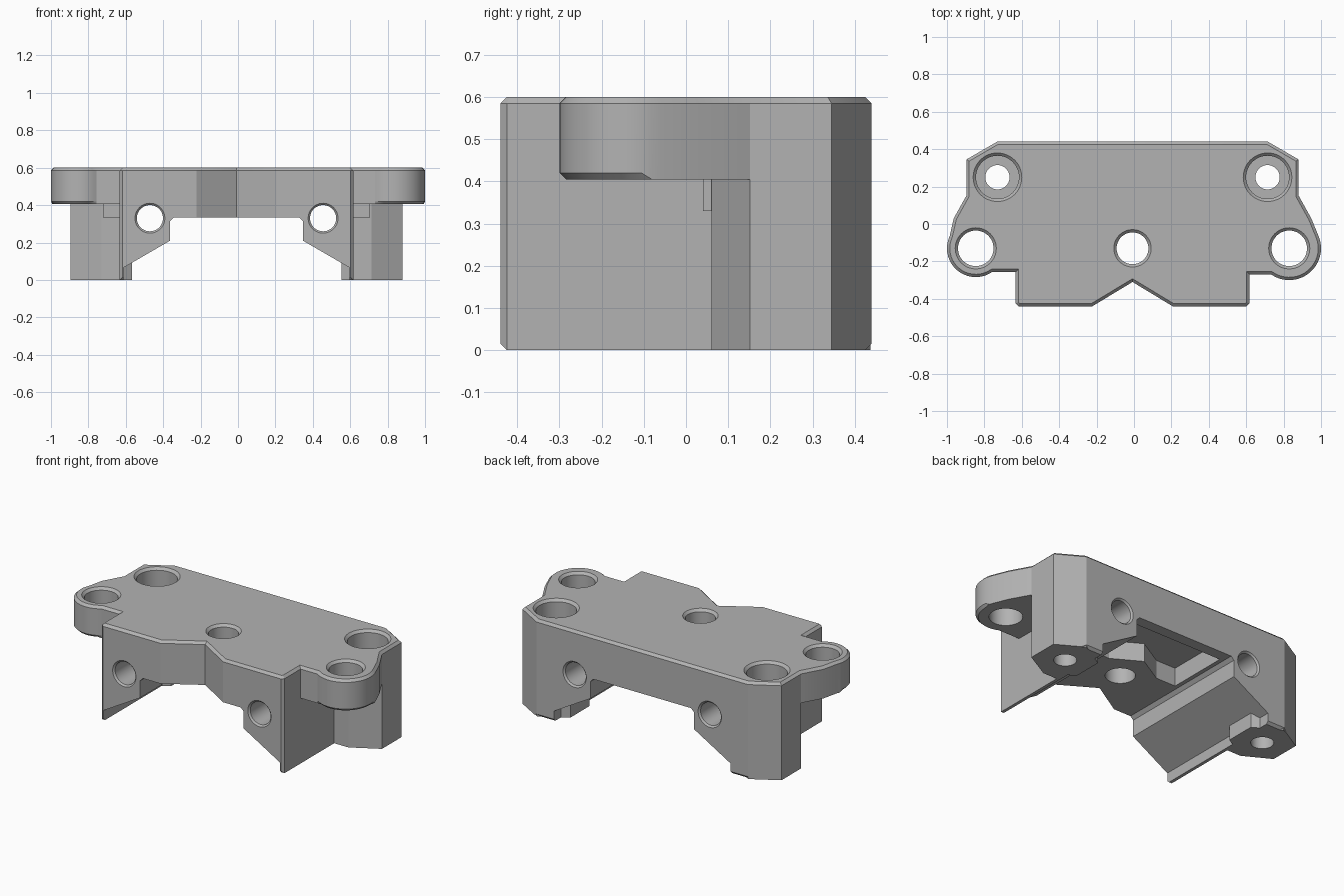
import bpy, bmesh, math
from mathutils import Matrix, Vector

cube = bpy.data.objects.get("Cube")
if cube:
    bpy.data.objects.remove(cube)

MID = -0.008          # mirror plane of the bracket
TOP, PLATE = 0.6, 0.405
CHAMFER = 0.015

grey = bpy.data.materials.new("matte grey")
grey.use_nodes = True
grey.diffuse_color = (0.45, 0.45, 0.45, 1)
grey.node_tree.nodes["Principled BSDF"].inputs["Base Color"].default_value = grey.diffuse_color


def to_object(name, bm):
    bmesh.ops.recalc_face_normals(bm, faces=bm.faces)
    mesh = bpy.data.meshes.new(name)
    bm.to_mesh(mesh)
    bm.free()
    mesh.materials.append(grey)
    obj = bpy.data.objects.new(name, mesh)
    bpy.context.scene.collection.objects.link(obj)
    return obj


def prism(name, points, z0, z1, bevel_rule=None):
    """Extrude a flat outline; chamfer the edges the rule picks."""
    bm = bmesh.new()
    base = bm.faces.new([bm.verts.new((x, y, z0)) for x, y in points])
    new = bmesh.ops.extrude_face_region(bm, geom=[base])["geom"]
    bmesh.ops.translate(bm, vec=(0, 0, z1 - z0),
                        verts=[v for v in new if isinstance(v, bmesh.types.BMVert)])
    if bevel_rule:
        edges = [e for e in bm.edges if bevel_rule(e.verts[0].co, e.verts[1].co)]
        bmesh.ops.bevel(bm, geom=edges, offset=CHAMFER, segments=1, affect="EDGES")
    return to_object(name, bm)


def lathe(name, profile, loc, along_y=False, sides=48):
    """Turn (radius, height) pairs into a solid of revolution."""
    bm = bmesh.new()
    rings = [[bm.verts.new((r * math.cos(a), r * math.sin(a), h))
              for a in (2 * math.pi * i / sides for i in range(sides))]
             for r, h in profile]
    for low, high in zip(rings, rings[1:]):
        for i in range(sides):
            j = (i + 1) % sides
            bm.faces.new((low[i], low[j], high[j], high[i]))
    bm.faces.new(rings[0])
    bm.faces.new(rings[-1])
    if along_y:
        bmesh.ops.rotate(bm, verts=bm.verts, matrix=Matrix.Rotation(math.pi / 2, 3, "X"))
    bmesh.ops.translate(bm, verts=bm.verts, vec=Vector(loc))
    return to_object(name, bm)


def combine(target, tool, operation):
    mod = target.modifiers.new(operation.lower(), "BOOLEAN")
    mod.operation = operation
    mod.solver = "EXACT"
    mod.object = tool
    bpy.context.view_layer.objects.active = target
    bpy.ops.object.modifier_apply(modifier=mod.name)
    bpy.data.objects.remove(tool)


def mirrored(half):
    """Close a right-hand half outline across the mirror plane."""
    return ([(x + MID, y) for x, y in half]
            + [(MID - x, y) for x, y in reversed(half) if x > 0])


def hexagon(x, y, radius):
    return [(x + radius * math.sin(k * math.pi / 3), y + radius * math.cos(k * math.pi / 3))
            for k in range(6)]


def box(name, x0, x1, y0, y1, z0, z1):
    return prism(name, [(x0, y0), (x1, y0), (x1, y1), (x0, y1)], z0, z1)


# Shared outline pieces
back = [(0.724, 0.44), (0.888, 0.345), (0.888, 0.152)]
front = [(0.625, -0.425), (0.61, -0.44), (0.215, -0.44), (0, -0.31)]


def plate_half(ear_x, radius):
    arc = [math.radians(25 - 150 * i / 18) for i in range(19)]
    ear = [(ear_x + radius * math.cos(a), -0.13 + radius * math.sin(a)) for a in arc]
    web = [(ear_x + 0.118, 0.03)]
    return back + web + ear + [(0.625, ear[-1][1])] + front


# Top plate with rounded ears, chamfered around the top and under the ears
right = plate_half(0.838, 0.17)
left = plate_half(0.838, 0.154)
outline = ([(x + MID, y) for x, y in right]
           + [(MID - x, y) for x, y in reversed(left) if x > 0])


def plate_chamfer(a, b):
    rim = a.z > TOP - 0.001 and b.z > TOP - 0.001
    under_ear = (max(a.z, b.z) < PLATE + 0.001 and max(a.y, b.y) < -0.1
                 and min(abs(a.x), abs(b.x)) > 0.7)
    return rim or under_ear


plate = prism("plate", outline, PLATE, TOP, plate_chamfer)


# Lower body with corner columns
def foot_chamfer(a, b):
    low = max(a.z, b.z) < 0.001
    return low and (min(a.y, b.y) > 0.439 or max(a.y, b.y) < -0.439)


bracket = prism("bracket", mirrored(back + [(0.722, 0.06), (0.625, 0.06)] + front),
                0, PLATE, foot_chamfer)

# Channel running front to back between the legs
half = [(0.605, -0.1), (0.605, 0.065), (0.355, 0.21), (0.355, 0.315), (0.335, 0.335)]
channel = prism("channel_cutter", mirrored(half), -1, 1)
channel.data.transform(Matrix.Rotation(math.pi / 2, 4, "X"))
combine(bracket, channel, "DIFFERENCE")
combine(bracket, plate, "UNION")

# Underside pocket, leaving a hexagonal boss around the centre hole
pocket = box("pocket_cutter", MID - 0.31, MID + 0.31, -0.02, 0.37, 0.2, 0.45)
combine(pocket, prism("centre_boss", hexagon(MID, -0.13, 0.21), 0.1, 0.5), "DIFFERENCE")
combine(bracket, pocket, "DIFFERENCE")

# Hexagonal feet and small lips beside the columns
for side in (-1, 1):
    x = MID + side * 0.722
    combine(bracket, prism("foot", hexagon(x, 0.25, 0.187), 0, 0.25), "UNION")
    ends = sorted((MID + side * 0.6, MID + side * 0.71))
    combine(bracket, box("lip", *ends, 0.04, 0.12, 0.33, PLATE + 0.02), "UNION")


# Holes
def drill(profile, loc, along_y=False):
    combine(bracket, lathe("drill_cutter", profile, loc, along_y), "DIFFERENCE")


def flared(r):
    return [(r, -0.1), (r, TOP - CHAMFER), (r + 2 * CHAMFER, TOP + CHAMFER)]


drill(flared(0.085), (MID, -0.13, 0))
for side in (-1, 1):
    drill(flared(0.095), (MID + side * 0.838, -0.13, 0))
    drill([(0.065, -0.1), (0.065, 0.2)] + [(0.115, 0.2)] + flared(0.115)[1:],
          (MID + side * 0.722, 0.25, 0))
    drill([(0.09, -0.45), (0.07, -0.43), (0.07, 0.43), (0.09, 0.45)],
          (MID + side * 0.463, 0, 0.33), along_y=True)

# Smooth the round walls, keep the machined edges crisp
bpy.ops.object.select_all(action="DESELECT")
bracket.select_set(True)
bpy.context.view_layer.objects.active = bracket
bpy.ops.object.shade_smooth_by_angle(angle=math.radians(25))
